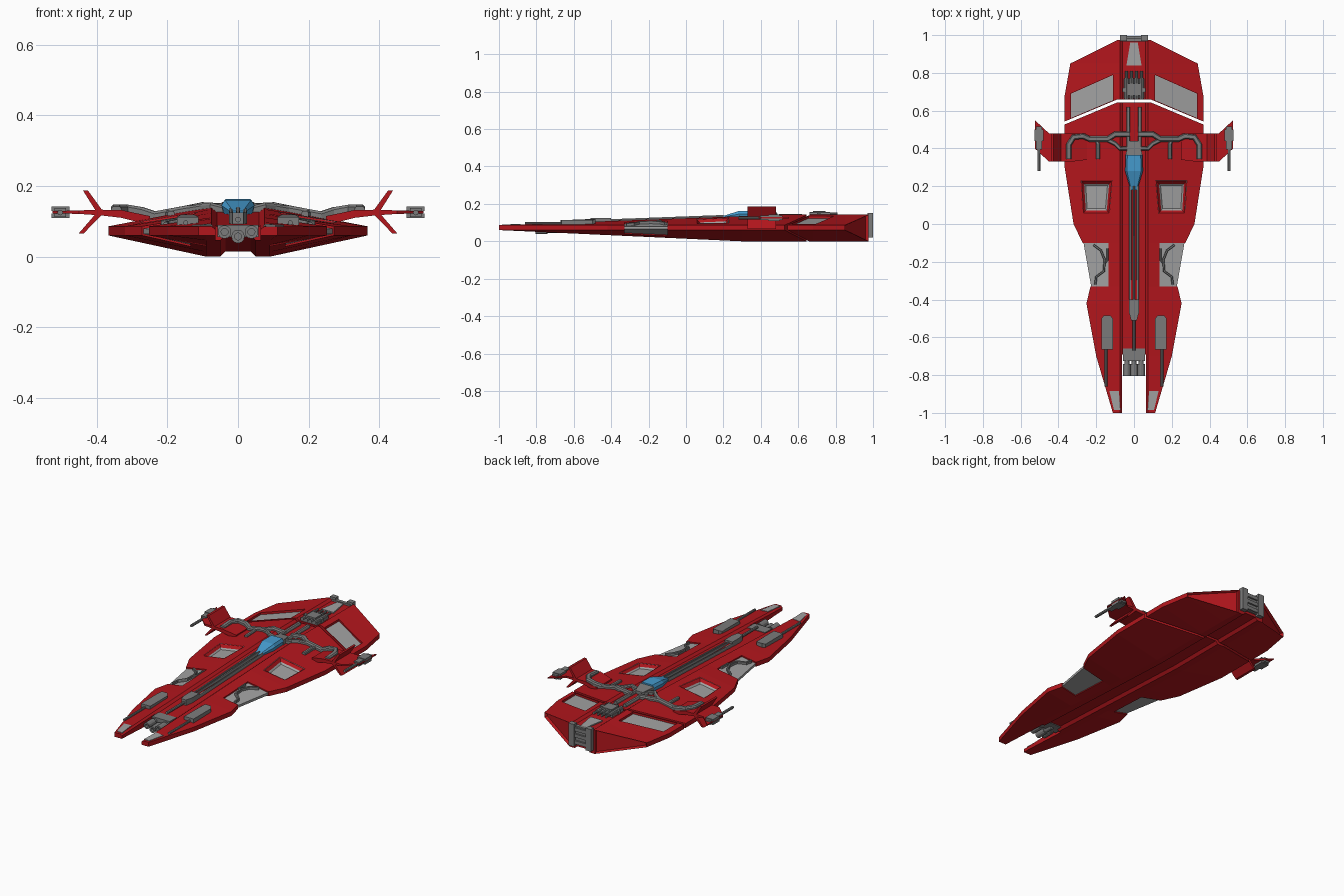
import bpy, bmesh, math
from mathutils import Vector

if "Cube" in bpy.data.objects:
    bpy.data.objects.remove(bpy.data.objects["Cube"])


def material(name, rgb):
    m = bpy.data.materials.new(name)
    m.diffuse_color = (*rgb, 1)
    m.use_nodes = True
    m.node_tree.nodes["Principled BSDF"].inputs["Base Color"].default_value = m.diffuse_color
    return m


RED = material("red_paint", (0.45, 0.008, 0.012))
BLUE = material("blue_glass", (0.06, 0.33, 0.62))
GREY = material("grey_metal", (0.2, 0.2, 0.2))
PALE = material("pale_grey", (0.36, 0.36, 0.36))

# Hull outline: (y, half width)
OUTLINE = [(-1, .112), (-.7, .2), (-.42, .252), (-.33, .23), (-.1, .272), (0, .32),
           (.3, .367), (.5, .367), (.68, .367), (.85, .337), (.975, .085)]


def half_width(y):
    for (a, wa), (b, wb) in zip(OUTLINE, OUTLINE[1:]):
        if y <= b:
            return wa + (wb - wa) * (y - a) / (b - a)
    return OUTLINE[-1][1]


def ridge(y):
    return .086 + .056 * min(1, (y + 1) / 1.5)


def keel(y):
    return .06 - .06 * min(1, (y + 1) / 1.3)


def top(x, y):
    x = abs(x)
    if x < .065:
        return ridge(y) - .012
    t = min(1, max(0, (x - .075) / (half_width(y) - .075)))
    return ridge(y) + t * (.086 - ridge(y))


def bottom(x, y):
    t = min(1, max(0, (abs(x) - .09) / (half_width(y) - .09)))
    return keel(y) + t * (.06 - keel(y))


def loft(name, rings, mat):
    bm = bmesh.new()
    rows = [[bm.verts.new(p) for p in r] for r in rings]
    n = len(rows[0])
    for a, b in zip(rows, rows[1:]):
        for i in range(n):
            bm.faces.new((a[i], a[(i + 1) % n], b[(i + 1) % n], b[i]))
    bm.faces.new(rows[0])
    bm.faces.new(rows[-1])
    bmesh.ops.recalc_face_normals(bm, faces=bm.faces)
    me = bpy.data.meshes.new(name)
    bm.to_mesh(me)
    bm.free()
    me.materials.append(mat)
    ob = bpy.data.objects.new(name, me)
    bpy.context.collection.objects.link(ob)
    return ob


def slab(name, pts, lo, hi, mat, shrink=1.0):
    """Plan outline between two height functions; the base may be shrunk."""
    c = sum((Vector(p) for p in pts), Vector((0, 0))) / len(pts)
    base = [c + (Vector(p) - c) * shrink for p in pts]
    return loft(name, [[(p.x, p.y, lo(*p)) for p in base], [(x, y, hi(x, y)) for x, y in pts]], mat)


def box(name, x0, x1, y0, y1, z0, z1, mat=GREY):
    return slab(name, [(x0, y0), (x1, y0), (x1, y1), (x0, y1)], lambda x, y: z0, lambda x, y: z1, mat)


def tube(name, x, z, profile, mat=GREY, n=10):
    """Round part along y from (y, radius) pairs."""
    return loft(name, [[(x + r * math.cos(2 * math.pi * i / n), y, z + r * math.sin(2 * math.pi * i / n))
                        for i in range(n)] for y, r in profile], mat)


def conduit(name, path, w, lift, s=1, mat=GREY):
    """Bevelled pipe lying on the hull along a plan path of (x, y[, extra z])."""
    pts = [Vector((p[0] * s, p[1])) for p in path]
    rings = []
    for i, p in enumerate(pts):
        d = (pts[min(i + 1, len(pts) - 1)] - pts[max(i - 1, 0)]).normalized()
        nrm = Vector((-d.y, d.x))
        z = top(*p) + (path[i][2] if len(path[i]) > 2 else 0)
        rings.append([(*(p + nrm * k * w / 2), z + h) for k, h in
                      ((-1, -.01), (-1, lift * .6), (-.6, lift), (.6, lift), (1, lift * .6), (1, -.01))])
    return loft(name, rings, mat)


def cut(target, cutter):
    cutter.hide_render = True
    m = target.modifiers.new("cut", 'BOOLEAN')
    m.operation, m.solver, m.object = 'DIFFERENCE', 'EXACT', cutter
    bpy.context.view_layer.objects.active = target
    bpy.ops.object.modifier_apply(modifier=m.name)
    bpy.data.objects.remove(cutter)


# Main hull with dorsal trough and keel groove
rings = []
for y, w in OUTLINE:
    last = y > .9
    zt, zb = ridge(y), keel(y)
    half = [(.06, zt - .012), (.075, zt), (w, zt - .001 if last else .086),
            (w, zb + .001 if last else .06), (min(.09, w - .005), zb), (.05, zb), (.035, zb + .015)]
    rings.append([(x, y, z) for x, z in half] + [(-x, y, z) for x, z in reversed(half)])
hull = loft("hull", rings, RED)

# Recessed slanted rear walls
bm = bmesh.new()
bm.from_mesh(hull.data)
walls = [f for f in bm.faces if f.normal.y > .5 and abs(f.calc_center_median().x) > .15]
bmesh.ops.inset_individual(bm, faces=walls, thickness=.009, depth=-.015)
bm.to_mesh(hull.data)
bm.free()

# Nose notch and the V-shaped gap dividing the rear section
cut(hull, box("notch_cutter", -.064, .064, -1.1, -.69, -.1, .3))
vee = [(-.4, .513), (-.09, .643), (.09, .643), (.4, .513)]
cut(hull, slab("gap_cutter", vee + [(x, y + .016) for x, y in reversed(vee)],
               lambda x, y: -.1, lambda x, y: .3, RED))

REAR = [(.11, .79), (.335, .69), (.335, .56), (.11, .655)]
MID = [(.115, .23), (.28, .23), (.27, .055), (.13, .055)]
for s in (1, -1):
    # Sunken grey panels on the deck
    for name, pts, depth, shrink in (("rear_panel", REAR, .014, 1), ("mid_panel", MID, .024, .7)):
        pts = [(x * s, y) for x, y in pts]
        cut(hull, slab("panel_cutter", pts, lambda x, y: top(x, y) - depth,
                       lambda x, y: top(x, y) + .004, PALE, shrink))
        c = sum((Vector(p) for p in pts), Vector((0, 0))) / 4
        floor = [tuple(c + (Vector(p) - c) * shrink * .99) for p in pts]
        slab(name, floor, lambda x, y: top(x, y) - depth - .006, lambda x, y: top(x, y) - depth + .002, PALE)
        if shrink < 1:
            # Sloping grey sides of the bowl
            for a, b, fa, fb in zip(pts, pts[1:] + pts[:1], floor, floor[1:] + floor[:1]):
                quad = [a, b, fb, fa]
                drop = [0, 0, depth, depth]
                loft("mid_panel_side", [[(x, y, top(x, y) - d - o) for (x, y), d in zip(quad, drop)]
                                        for o in (.004, -.001)], PALE)
    # Grey waist section set into the hull side
    cut(hull, slab("waist_cutter", [(.135 * s, -.1), (.4 * s, -.1), (.4 * s, -.33), (.135 * s, -.33)],
                   lambda x, y: -.1, lambda x, y: .3, RED))
    slab("waist_section", [(.13 * s, -.095), (.268 * s, -.095), (.226 * s, -.335), (.13 * s, -.335)],
         lambda x, y: bottom(x, y) + .006, lambda x, y: top(x, y) - .008, PALE)
    conduit("waist_pipe", [(.215, -.11), (.175, -.14), (.155, -.19), (.16, -.25), (.2, -.28), (.205, -.32)],
            .012, .008, s)
    conduit("waist_pipe_branch", [(.157, -.21), (.14, -.19), (.14, -.13)], .01, .006, s)
    # Nose tip plates
    slab("nose_plate", [(.08 * s, -.885), (.13 * s, -.885), (.106 * s, -.985), (.072 * s, -.985)],
         lambda x, y: top(x, y) - .005, lambda x, y: top(x, y) + .003, PALE)
    # Deck guns
    slab("deck_gun_pod", [(x * s, y) for x, y in ((.112, -.5), (.125, -.485), (.16, -.485), (.173, -.5),
                                                 (.173, -.665), (.112, -.665))],
         lambda x, y: .085, lambda x, y: .113 if abs(x - .142 * s) > .025 else .12, GREY)
    tube("deck_gun_barrel", .148 * s, .096, [(-.86, .007), (-.66, .007)], n=8)
    # Deck conduits feeding the wings
    conduit("wing_conduit", [(.02, .475), (.1, .475), (.14, .45), (.235, .45), (.27, .465, .018),
                             (.32, .46, .035), (.345, .42, .04), (.345, .345, .035)], .03, .018, s)
    conduit("inner_conduit", [(.03, .4), (.075, .4), (.1, .425), (.15, .45)], .022, .015, s)
    conduit("branch_conduit", [(.2, .45), (.19, .42), (.19, .345)], .02, .013, s)
    # Spine rails
    for y0, y1, x, w in ((-.42, .2, .02, .012), (.37, .62, .03, .02)):
        conduit("spine_rail", [(x, y0), (x, y1)], w, .017, s)

    # Wing: arm, blade and two splayed fins
    loft("wing_arm", [[(x * s, a, z0), (x * s, b, z0), (x * s, b, z1), (x * s, a, z1)] for x, a, b, z0, z1 in
                      ((.25, .34, .48, .09, .115), (.33, .33, .48, .11, .132), (.39, .33, .48, .117, .133),
                       (.45, .33, .48, .121, .131), (.525, .4, .55, .123, .129))], RED)
    for name, x, z in (("upper_fin", .432, .187), ("lower_fin", .445, .065)):
        loft(name, [[((cx - h) * s, .33, cz), ((cx + h) * s, .33, cz), ((cx + h) * s, .48, cz),
                     ((cx - h) * s, .48, cz)] for cx, cz, h in ((.39, .125, .01), (x, z, .007))], RED)
    # Wing-tip gun
    for z in (.109, .129):
        box("wing_gun_shell", .478 * s, .528 * s, .44, .5, z, z + .013)
    box("wing_gun_core", .488 * s, .52 * s, .395, .515, .113, .138)
    tube("wing_gun_barrel", .504 * s, .125, [(.28, .008), (.4, .008)], n=8)

# Nose cannons
box("cannon_mount", -.058, .058, -.725, -.66, .055, .09)
for x, z in ((-.038, .07), (0, .057), (.038, .07)):
    tube("nose_cannon", x, z, [(-.79, .01), (-.805, .01), (-.805, .019), (-.74, .019), (-.74, .013), (-.69, .013)], n=12)

# Spine gun
box("spine_bed", -.016, .016, -.42, .62, .09, .112, RED)
slab("spine_gun_body", [(-.026, -.4), (.026, -.4), (.026, -.47), (.015, -.51), (-.015, -.51), (-.026, -.47)],
     lambda x, y: .085, lambda x, y: .125, GREY)
tube("spine_gun_barrel", 0, .105, [(-.67, .008), (-.5, .008)], n=8)
conduit("spine_tube", [(0, -.41), (0, .2)], .012, .022)

# Cockpit
loft("canopy", [[(-.8 * w, y, .115), (-w, y, m), (-.8 * w, y, h), (.8 * w, y, h), (w, y, m), (.8 * w, y, .115)]
                for y, w, m, h in ((.18, .018, .126, .13), (.28, .047, .145, .161), (.365, .044, .147, .163))], BLUE)
slab("canopy_back", [(-.045, .365), (.045, .365), (.025, .44), (-.025, .44)],
     lambda x, y: .115, lambda x, y: .155 if y < .4 else .145, GREY)

# Rear machinery
slab("rear_plate", [(-.04, .84), (.04, .84), (.02, .96), (-.02, .96)],
     lambda x, y: .125, lambda x, y: .137, PALE)
box("machinery_base", -.055, .055, .665, .77, .12, .146)
box("machinery_core", -.032, .032, .68, .745, .14, .161)
box("machinery_bar", -.06, .06, .7, .72, .13, .152)
for x in (-.04, -.013, .013, .04):
    tube("machinery_pipe", x, .146, [(.66, .01), (.77, .01), (.775, .007), (.81, .007)], n=8)

# Tail engine
box("engine_block", -.06, .06, .965, .985, .03, .14)
for x in (-.056, .056):
    box("engine_post", x - .018, x + .018, .97, 1.0, .02, .152)
for z in (.045, .085, .122):
    box("engine_fin", -.04, .04, .98, .995, z - .01, z + .01)
